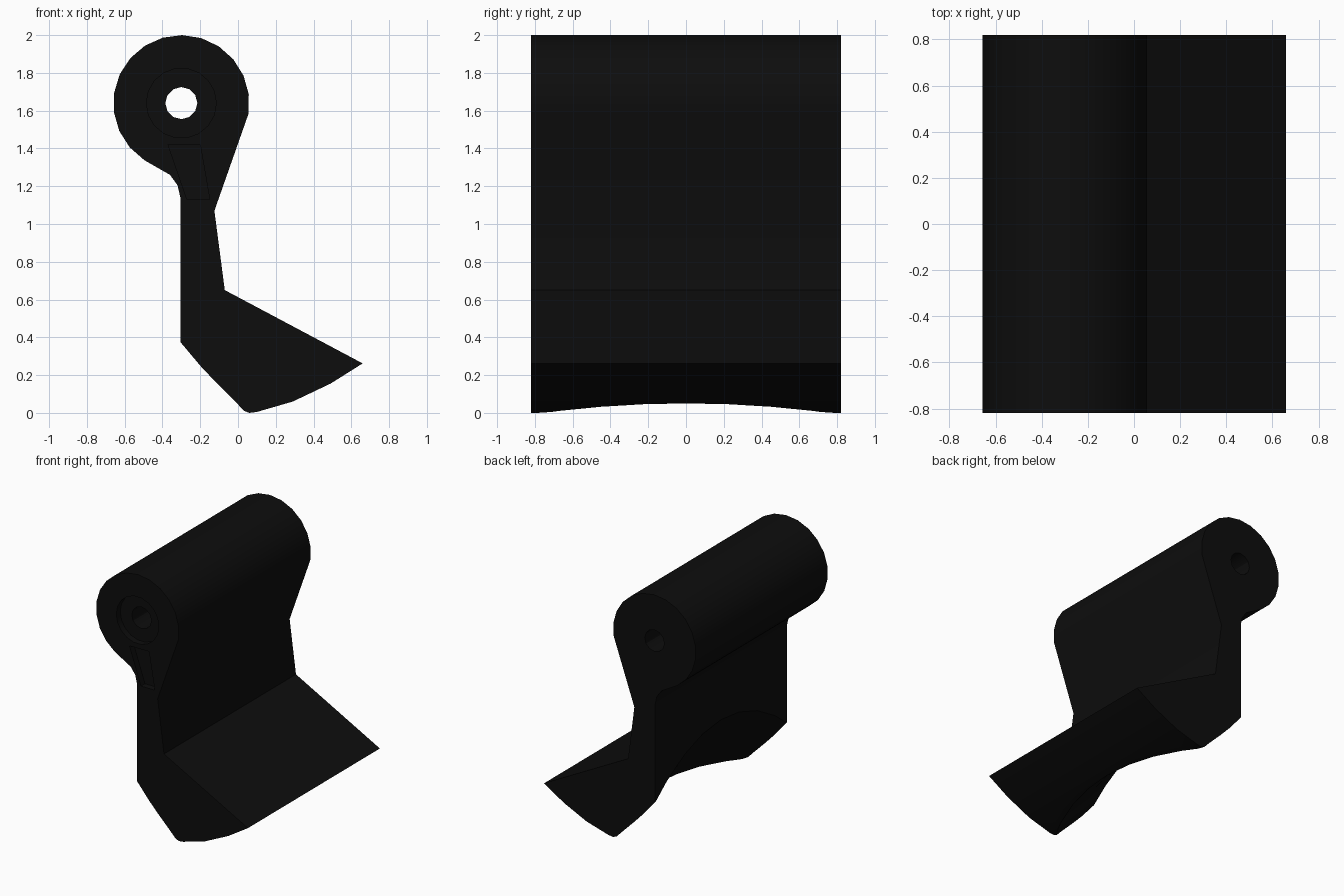
import bpy, bmesh, math

if "Cube" in bpy.data.objects:
    bpy.data.objects.remove(bpy.data.objects["Cube"])

W = 0.82                 # half width along y
CX, CZ, R = -0.30, 1.64, 0.36   # barrel centre and radius

black = bpy.data.materials.new("matte black")
black.diffuse_color = (0.004, 0.004, 0.004, 1)
black.use_nodes = True
black.node_tree.nodes["Principled BSDF"].inputs["Base Color"].default_value = black.diffuse_color


def loft(name, sections):
    """Closed solid from equal-length (x, y, z) sections."""
    bm = bmesh.new()
    rings = [[bm.verts.new(p) for p in s] for s in sections]
    for a, b in zip(rings, rings[1:]):
        n = len(a)
        for i in range(n):
            j = (i + 1) % n
            bm.faces.new((a[i], a[j], b[j], b[i]))
    bm.faces.new(rings[0])
    bm.faces.new(rings[-1])
    bmesh.ops.recalc_face_normals(bm, faces=bm.faces[:])
    me = bpy.data.meshes.new(name)
    bm.to_mesh(me)
    bm.free()
    ob = bpy.data.objects.new(name, me)
    bpy.context.collection.objects.link(ob)
    me.materials.append(black)
    return ob


def extrude(name, profile, y0, y1):
    return loft(name, [[(x, y, z) for x, z in profile] for y in (y0, y1)])


def circle(r, n):
    return [(CX + r * math.cos(2 * math.pi * i / n), CZ + r * math.sin(2 * math.pi * i / n))
            for i in range(n)]


def cut(body, cutter):
    mod = body.modifiers.new("cut", "BOOLEAN")
    mod.operation = "DIFFERENCE"
    mod.solver = "EXACT"
    mod.object = cutter
    bpy.context.view_layer.objects.active = body
    bpy.ops.object.modifier_apply(modifier=mod.name)
    bpy.data.objects.remove(cutter, do_unlink=True)


# Side profile: round barrel, neck, wedge foot
profile = []
for i in range(16):
    a = math.radians(-9 + 246 * i / 15)
    profile.append((CX + R * math.cos(a), CZ + R * math.sin(a)))
profile += [(-0.36, 1.26), (-0.32, 1.205), (-0.305, 1.14), (-0.305, 0.375),
            (-0.20, 0.25), (-0.12, 0.165), (0.00, 0.045), (0.03, 0.012), (0.06, 0.0),
            (0.10, 0.005), (0.29, 0.06), (0.49, 0.155), (0.66, 0.262),
            (-0.07, 0.65), (-0.125, 1.07)]
body = extrude("lever_body", profile, -W, W)

# Hollow scoop across the rear underside
sections = []
for i in range(-4, 5):
    y = i * 0.225
    s = 0.265 * (1 - (y / W) ** 2) - 0.003
    sections.append([(-0.72 + s, y, 0.90), (-0.305 + s, y, 0.375), (-0.20 + s, y, 0.25),
                     (0.00 + s, y, 0.045), (0.20 + s, y, -0.15), (-1.2, y, -0.15), (-1.2, y, 0.90)])
cut(body, loft("scoop_cutter", sections))

# Through hole, then shallow front recesses
cut(body, extrude("hole_cutter", circle(0.085, 12), -1, 1))
cut(body, extrude("ring_recess_cutter", circle(0.185, 18), -1, -W + 0.05))
pocket = [(-0.37, 1.42), (-0.27, 1.13), (-0.15, 1.13), (-0.20, 1.42)]
cut(body, extrude("pocket_cutter", pocket, -1, -W + 0.05))

bpy.ops.object.select_all(action="DESELECT")
body.select_set(True)
bpy.context.view_layer.objects.active = body
bpy.ops.object.shade_smooth_by_angle(angle=math.radians(30))
